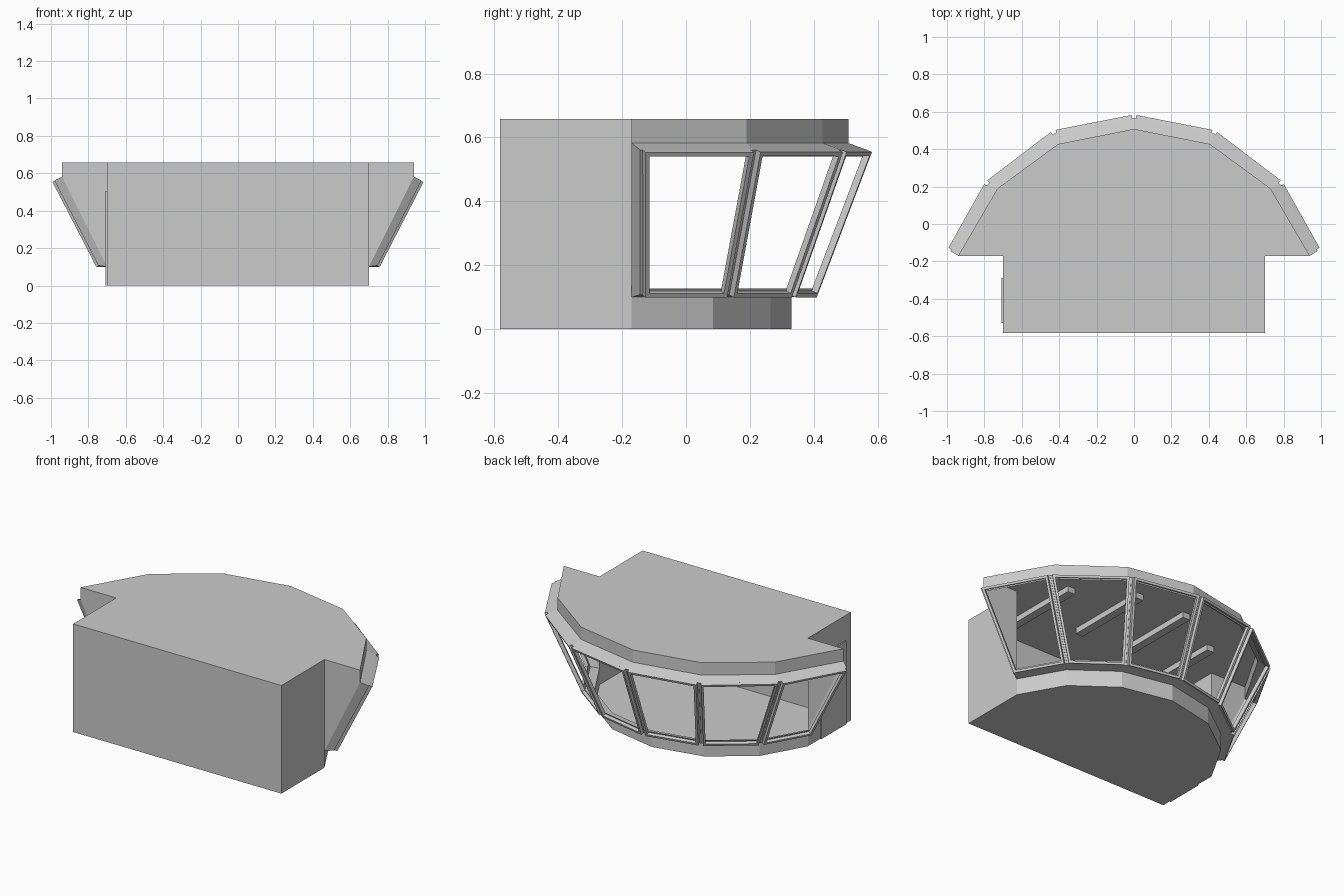
import bpy, bmesh
from mathutils import Vector

if "Cube" in bpy.data.objects:
    bpy.data.objects.remove(bpy.data.objects["Cube"])

# Half outlines (right end to centre), mirrored into full arcs
def arc(half, z):
    pts = half + [(-x, y) for x, y in reversed(half[:-1])]
    return [Vector((x, y, z)) for x, y in pts]

BASE = [(.70, -.17), (.555, .085), (.31, .265), (0, .33)]
SILL = [(.745, -.145), (.59, .128), (.328, .322), (0, .392)]
HEAD = [(.98, -.145), (.78, .212), (.425, .482), (0, .565)]
ROOF = [(.94, -.17), (.73, .19), (.405, .428), (0, .508)]
BACK = [Vector((-.70, -.17, 0)), Vector((-.70, -.583, 0)),
        Vector((.70, -.583, 0)), Vector((.70, -.17, 0))]
TOP = .657

def up(v, z):
    return Vector((v.x, v.y, z))

def mesh_object(name, polys):
    bm = bmesh.new()
    for p in polys:
        bm.faces.new([bm.verts.new(v) for v in p])
    bmesh.ops.remove_doubles(bm, verts=bm.verts, dist=1e-4)
    me = bpy.data.meshes.new(name)
    bm.to_mesh(me)
    bm.free()
    ob = bpy.data.objects.new(name, me)
    bpy.context.collection.objects.link(ob)
    return ob

def strip(lo, hi):
    return [(lo[i], lo[i + 1], hi[i + 1], hi[i]) for i in range(len(lo) - 1)]

def box(name, lo, hi):
    bpy.ops.mesh.primitive_cube_add(size=1, location=[(a + b) / 2 for a, b in zip(lo, hi)])
    ob = bpy.context.object
    ob.name = name
    ob.scale = [b - a for a, b in zip(lo, hi)]

base0, base1 = arc(BASE, 0), arc(BASE, .10)
sill, head = arc(SILL, .107), arc(HEAD, .562)
roof0, roof1 = arc(ROOF, .582), arc(ROOF, TOP)

# Hollow cabin: floor, roof, rear walls, low front wall, fascia
polys = [base0[::-1] + BACK[2:0:-1],
         roof1 + [up(v, TOP) for v in BACK]]
polys += strip(BACK, [up(v, TOP) for v in BACK])
polys += strip(base0, base1) + strip(roof0, roof1)
# End walls of the flared window bay
for i, flip in ((0, 1), (-1, -1)):
    polys.append([base1[i], roof0[i], roof1[i], up(base1[i], TOP)][::flip])
mesh_object("cabin_shell", polys)

# Narrow flange all round the window opening
flange = strip(base1, sill) + strip(head, roof0)
flange += [(base1[0], sill[0], head[0], roof0[0]),
           (base1[-1], roof0[-1], head[-1], sill[-1])]
mesh_object("window_flange", flange)

# Six open window frames over flat surrounds
def ring(name, quad, width, thick):
    n = (quad[1] - quad[0]).cross(quad[3] - quad[0]).normalized()
    mid = sum(quad, Vector()) / 4
    if n.dot(Vector((mid.x, mid.y + .3, 0))) < 0:
        quad = quad[::-1]
    ob = mesh_object(name, [quad])
    bm = bmesh.new()
    bm.from_mesh(ob.data)
    bm.faces.ensure_lookup_table()
    pane = bm.faces[0]
    bmesh.ops.inset_region(bm, faces=[pane], thickness=width, use_boundary=True,
                           use_even_offset=True)
    bmesh.ops.delete(bm, geom=[pane], context='FACES')
    bm.to_mesh(ob.data)
    bm.free()
    mod = ob.modifiers.new("thickness", 'SOLIDIFY')
    mod.thickness, mod.offset = thick, 1

for i in range(6):
    quad = [sill[i], sill[i + 1], head[i + 1], head[i]]
    ring(f"window_surround_{i}", quad, .022, .002)
    d = (head[i + 1] - head[i]).normalized() * .01
    ring(f"window_frame_{i}", [quad[0] + d, quad[1] - d, quad[2] - d, quad[3] + d], .014, .021)

# Side door
box("side_door", (-.708, -.53, 0), (-.698, -.29, .505))

# Ceiling light bars
for i, x in enumerate((-.5, -.167, .167, .5)):
    y = -.01 if abs(x) < .3 else -.20
    box(f"ceiling_light_{i}", (x - .025, y - .26, .62), (x + .025, y + .26, .655))
